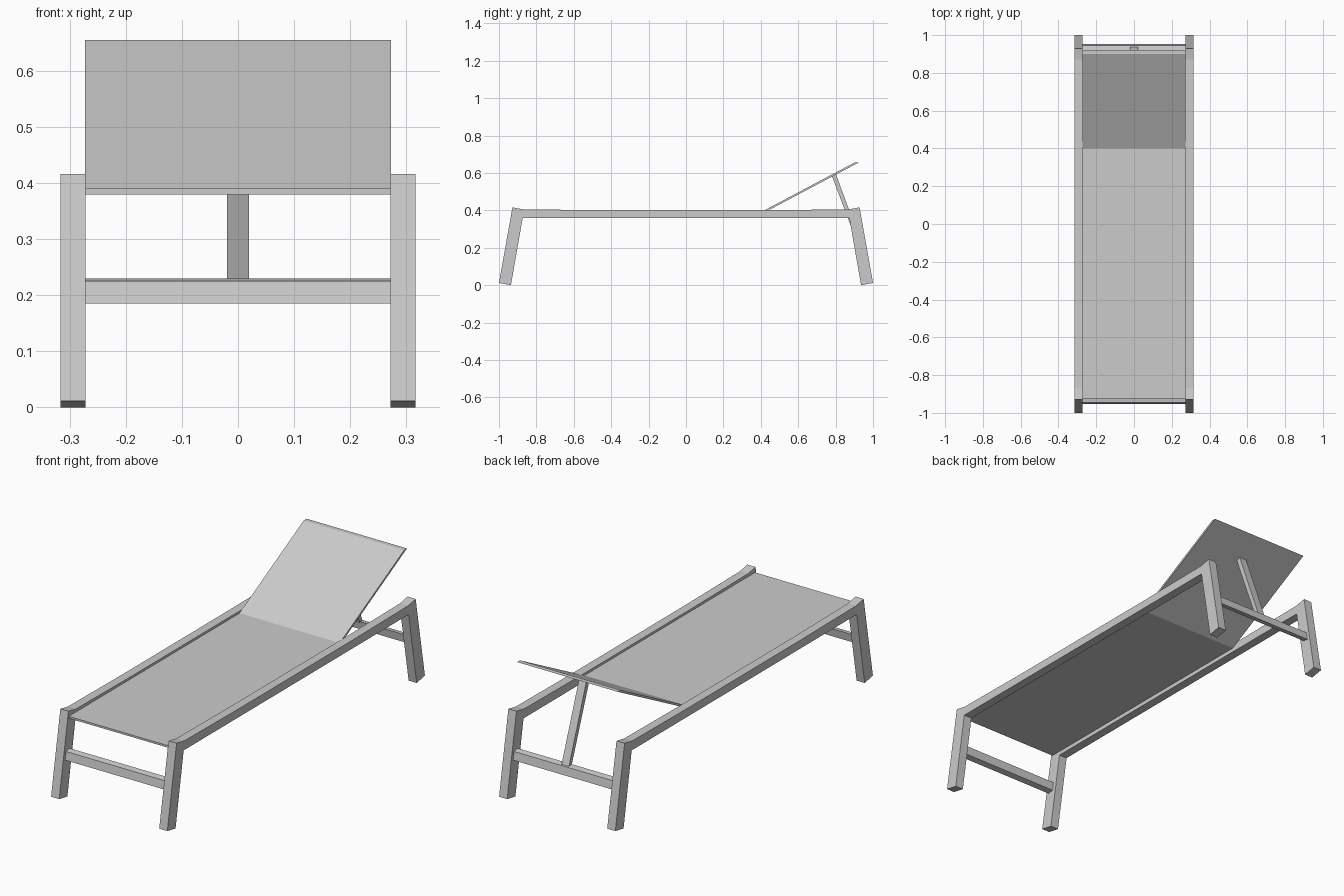
import bpy, bmesh

if "Cube" in bpy.data.objects:
    bpy.data.objects.remove(bpy.data.objects["Cube"])


def extrude_profile(name, pts, x0, x1):
    """Extrude a closed (y, z) outline along x."""
    bm = bmesh.new()
    face = bm.faces.new([bm.verts.new((x0, y, z)) for y, z in pts])
    ext = bmesh.ops.extrude_face_region(bm, geom=[face])
    verts = [g for g in ext["geom"] if isinstance(g, bmesh.types.BMVert)]
    bmesh.ops.translate(bm, verts=verts, vec=(x1 - x0, 0, 0))
    bmesh.ops.recalc_face_normals(bm, faces=bm.faces)
    mesh = bpy.data.meshes.new(name)
    bm.to_mesh(mesh)
    bm.free()
    obj = bpy.data.objects.new(name, mesh)
    bpy.context.collection.objects.link(obj)
    return obj


# Side frames: splayed legs and long rail in one outline, mirrored front to back
half = [(-0.43, 0.401), (-0.87, 0.405), (-0.928, 0.416),
        (-1.0, 0.012), (-0.936, 0.0), (-0.873, 0.36)]
outline = half + [(-y, z) for y, z in reversed(half)]
for side, x0, x1 in (("left", -0.316, -0.272), ("right", 0.272, 0.316)):
    extrude_profile(side + "_frame", outline, x0, x1)

# Sling: flat seat and raised backrest, cut level at the top
extrude_profile("seat_panel", [(-0.925, 0.38), (-0.925, 0.39),
                               (0.40, 0.39), (0.403, 0.38)], -0.272, 0.272)
extrude_profile("backrest_panel", [(0.40, 0.39), (0.90, 0.655),
                                   (0.922, 0.655), (0.403, 0.38)], -0.273, 0.273)

# Crossbars between the legs, tilted with them
bar = [(0.923, 0.190), (0.953, 0.185), (0.946, 0.225), (0.917, 0.230)]
for name, s in (("front_crossbar", -1), ("back_crossbar", 1)):
    extrude_profile(name, [(s * y, z) for y, z in bar], -0.274, 0.274)

# Prop strut from the back crossbar to the backrest
extrude_profile("backrest_prop", [(0.780, 0.584), (0.790, 0.594), (0.802, 0.592),
                                  (0.939, 0.222), (0.917, 0.222)], -0.02, 0.02)
